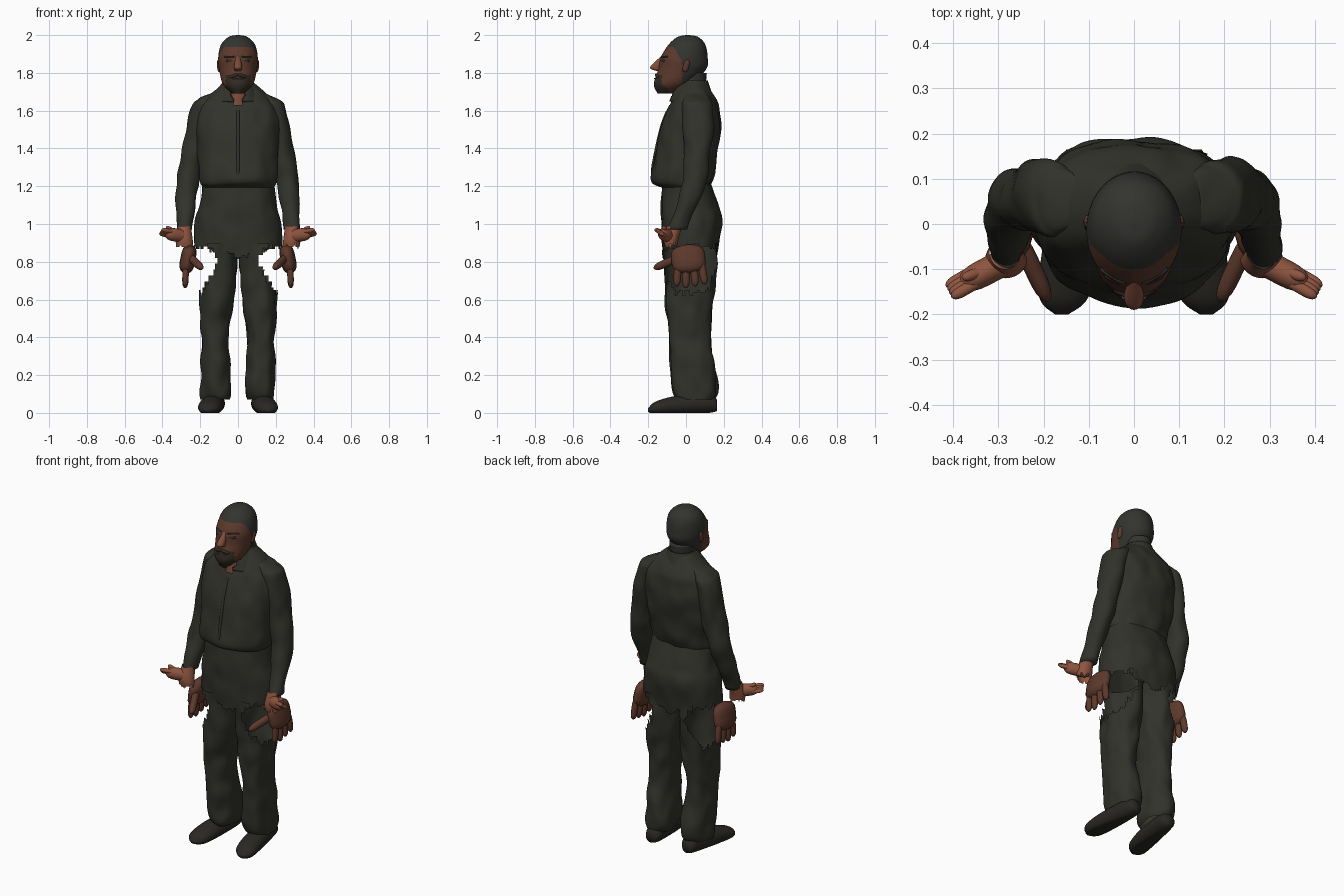
import bpy, bmesh, math
from mathutils import Vector, noise

if "Cube" in bpy.data.objects:
    bpy.data.objects.remove(bpy.data.objects["Cube"])

RIGHTWARD, BACKWARD, UPWARD = Vector((1, 0, 0)), Vector((0, 1, 0)), Vector((0, 0, 1))


def material(name, red, green, blue):
    mat = bpy.data.materials.new(name)
    mat.use_nodes = True
    colour = (red, green, blue, 1)
    mat.diffuse_color = colour
    mat.node_tree.nodes["Principled BSDF"].inputs["Base Color"].default_value = colour
    return mat


cloth = material("dark olive cloth", .031, .032, .024)
hair = material("charcoal hair", .033, .034, .029)
face_skin = material("brown face skin", .11, .042, .025)
warm_skin = material("warm nose and neck skin", .21, .073, .042)
palm_skin = material("light palm skin", .27, .09, .05)
hand_skin = material("brown hand skin", .11, .041, .024)
beard = material("dark beard", .032, .024, .018)
leather = material("black shoe leather", .022, .021, .017)


def blend(before, start, end, after, t):
    """Catmull-Rom curve between two key values."""
    pull = (end - before) / 2
    push = (after - start) / 2
    rise = end - start
    return start + t * (pull + t * (3 * rise - 2 * pull - push + t * (pull + push - 2 * rise)))


def smooth_keys(keys, steps):
    padded = [keys[0], *keys, keys[-1]]
    for first in range(len(keys) - 1):
        group = padded[first:first + 4]
        for step in range(steps):
            yield [blend(*values, step / steps) for values in zip(*group)]
    yield keys[-1]


def skin_rings(bm, rings, closed=True):
    """Join equal rings of points into a tube."""
    rows = [[bm.verts.new(point) for point in ring] for ring in rings]
    for lower, upper in zip(rows, rows[1:]):
        for i in range(len(lower)):
            bm.faces.new((lower[i - 1], lower[i], upper[i], upper[i - 1]))
    if closed:
        bm.faces.new(rows[0])
        bm.faces.new(rows[-1])


def oval(centre, across, along, count, power=1):
    """Ring of points; a power below one makes it boxier."""
    def bulge(value):
        return math.copysign(abs(value) ** power, value)
    angles = [math.tau * i / count for i in range(count)]
    return [centre + across * bulge(math.cos(a)) + along * bulge(math.sin(a)) for a in angles]


def crumple(point, centre, amount):
    """Push cloth in and out along its own cross-section."""
    wave = noise.noise(Vector((point.x * 14, point.y * 14, point.z * 9)))
    return point + (point - centre).normalized() * amount * wave


def finish(name, bm, mats, colour_rule=None, torn=None):
    if torn:
        lost = [face for face in bm.faces if torn(face.calc_center_median())]
        bmesh.ops.delete(bm, geom=lost, context="FACES")
    bmesh.ops.recalc_face_normals(bm, faces=bm.faces)
    for face in bm.faces:
        face.smooth = True
        if colour_rule:
            face.material_index = colour_rule(face.calc_center_median())
    mesh = bpy.data.meshes.new(name)
    bm.to_mesh(mesh)
    bm.free()
    for mat in mats:
        mesh.materials.append(mat)
    obj = bpy.data.objects.new(name, mesh)
    bpy.context.collection.objects.link(obj)
    return obj


def loft(name, keys, mats, side=1, second_axis=BACKWARD, count=48, steps=8,
         folds=0, power=1, closed=True, **options):
    """Loft ovals through keys of x, y, z, half width and half depth."""
    bm = bmesh.new()
    rings = []
    for x, y, z, width, depth in smooth_keys(keys, steps):
        centre = Vector((side * x, y, z))
        ring = oval(centre, RIGHTWARD * width, second_axis * depth, count, power)
        rings.append([crumple(point, centre, folds) for point in ring])
    skin_rings(bm, rings, closed)
    return finish(name, bm, mats, **options)


def limb(bm, start, end, width, depth, reference=UPWARD):
    """Add a round-ended finger, palm or similar form."""
    direction = (end - start).normalized()
    across = reference.cross(direction).normalized()
    along = direction.cross(across)
    rings = []
    for step in range(13):
        t = -math.cos(math.pi * step / 12)
        swell = max(.02, 1 - t ** 4) ** .5
        centre = start.lerp(end, (t + 1) / 2)
        rings.append(oval(centre, across * width * swell, along * depth * swell, 16))
    skin_rings(bm, rings)


def limb_part(name, mat, *shape):
    bm = bmesh.new()
    limb(bm, *shape)
    return finish(name, bm, [mat])


def ragged(point):
    return .03 * noise.noise(Vector((point.x, point.y, 0)) * 55)


# Head: hair, face and beard follow simple regions
def head_region(point):
    if point.z < 1.785 and point.y < -.095 and abs(point.x) < .065:
        return 2
    hairline = -.02 - max(0, point.z - 1.86) * .6
    return int(point.y < hairline and point.z < 1.94)


loft("head", [(0, .01, 2, .01, .01), (0, .01, 1.99, .05, .055), (0, .005, 1.95, .09, .097),
              (0, -.01, 1.88, .105, .125), (0, -.02, 1.82, .1, .127), (0, -.07, 1.74, .08, .1),
              (0, -.11, 1.69, .03, .04)],
     [hair, face_skin, beard], colour_rule=head_region, count=64, steps=10)
loft("neck", [(0, .02, 1.58, .07, .1), (0, .02, 1.7, .067, .085), (0, .03, 1.8, .07, .08)],
     [warm_skin, hair], colour_rule=lambda point: int(point.y > .03))
loft("nose", [(0, -.12, 1.89, .01, .01), (0, -.16, 1.83, .022, .03), (0, -.14, 1.81, .015, .015)],
     [warm_skin])
limb_part("mouth", face_skin, Vector((-.03, -.158, 1.77)), Vector((.03, -.158, 1.77)), .012, .004)

# Shirt: bloused body with open neck, collar and button placket
loft("shirt_body", [(0, .04, 1.75, .08, .07), (0, .045, 1.66, .18, .115), (0, .04, 1.6, .22, .135),
                    (0, .025, 1.5, .225, .16), (0, -.01, 1.3, .21, .165), (0, -.02, 1.22, .2, .155),
                    (0, 0, 1.19, .18, .12)],
     [cloth], folds=.012, closed=False, count=72, power=.9,
     torn=lambda point: point.y < 0 and abs(point.x) < (point.z - 1.61) * .6)
collar = loft("collar", [(0, .04, 1.76, .075, .075), (0, .03, 1.73, .09, .095), (0, .03, 1.65, .14, .12)],
              [cloth], closed=False, count=72,
              torn=lambda point: point.y < 0 and abs(point.x) < .015 + (point.z - 1.64) * .5)
collar.modifiers.new("thickness", "SOLIDIFY").thickness = .01
loft("button_placket", [(0, -.1, 1.6, .008, .006), (0, -.136, 1.5, .008, .006),
                        (0, -.178, 1.3, .008, .006), (0, -.176, 1.23, .008, .006)], [cloth], count=8)


# Trousers: hips end in a torn hem, thighs are torn open outside
def below_hem(point):
    return point.z < .875 + ragged(point) - max(0, .14 - abs(point.x)) * .4


def torn_thigh(point):
    edge = .105 + abs(point.z - .8) * .55 + ragged(point)
    return point.z > .64 + ragged(point) and abs(point.x) > edge


loft("trouser_hips", [(0, 0, 1.23, .185, .125), (0, .02, 1.1, .205, .152), (0, .03, 1, .228, .16),
                      (0, .02, .8, .235, .14)],
     [cloth], folds=.008, closed=False, count=96, steps=18, power=.9, torn=below_hem)

for side_name, side in (("left", 1), ("right", -1)):
    def spot(x, y, z):
        return Vector((side * x, y, z))

    # Face details
    limb_part(side_name + "_ear", face_skin, spot(.101, .01, 1.87), spot(.097, -.008, 1.805),
              .012, .016, BACKWARD)
    limb_part(side_name + "_eye", beard, spot(.02, -.13, 1.865), spot(.065, -.11, 1.865), .01, .009)
    limb_part(side_name + "_brow", hair, spot(.015, -.13, 1.885), spot(.075, -.095, 1.885), .01, .005)
    limb_part(side_name + "_moustache", beard, spot(0, -.158, 1.792), spot(.045, -.14, 1.775), .012, .01)

    # Sleeve, trouser leg and shoe
    loft(side_name + "_sleeve", [(.12, .05, 1.69, .03, .05), (.165, .055, 1.66, .05, .07),
                                 (.193, .06, 1.61, .06, .085), (.23, .06, 1.4, .062, .075),
                                 (.268, .04, 1.2, .057, .062), (.284, -.05, .97, .04, .05)],
         [cloth], side, folds=.012)
    loft(side_name + "_trouser_leg", [(.11, .02, .9, .112, .145), (.11, .02, .65, .095, .13),
                                      (.122, .02, .4, .073, .11), (.116, .045, .14, .08, .12),
                                      (.12, .05, .07, .07, .1)],
         [cloth], side, folds=.014, closed=False, count=72, steps=18, power=.9, torn=torn_thigh)
    shoe = loft(side_name + "_shoe", [(.12, .165, .04, .03, .03), (.12, .12, .05, .05, .05),
                                      (.14, -.05, .04, .062, .05), (.155, -.16, .025, .055, .035),
                                      (.16, -.2, .015, .015, .01)], [leather], side, UPWARD)
    for vertex in shoe.data.vertices:
        vertex.co.z = max(vertex.co.z, 0)

    # Outstretched hand held edge-on, with torn wrist
    loft(side_name + "_wrist", [(.285, -.06, .99, .035, .04), (.285, -.08, .92, .045, .04),
                                (.28, -.08, .86, .045, .03)], [palm_skin], side, closed=False,
         torn=lambda point: point.z < .885 + ragged(point))
    bm = bmesh.new()
    limb(bm, spot(.25, -.065, .93), spot(.385, -.135, .95), .03, .035)
    spread = spot(.004, .008, -.007)
    for finger in range(4):
        offset = spread * (finger - 1.5)
        limb(bm, spot(.34, -.11, .945) + offset, spot(.41, -.15, .96) + offset, .013, .012)
    limb(bm, spot(.32, -.1, .95), spot(.38, -.12, .985), .012, .012)
    finish(side_name + "_outstretched_hand", bm, [palm_skin])

    # Hanging hand with four fingers and a forward thumb
    bm = bmesh.new()
    limb(bm, spot(.25, .005, .89), spot(.28, .02, .74), .04, .09, BACKWARD)
    for finger in range(4):
        across_palm = finger * .05 - .05
        drop = abs(finger - 1) * .01
        limb(bm, spot(.275, across_palm * .8, .8), spot(.28, across_palm, .66 + drop), .017, .02, BACKWARD)
    limb(bm, spot(.26, -.02, .83), spot(.19, -.17, .765), .02, .022)
    finish(side_name + "_hanging_hand", bm, [hand_skin])
